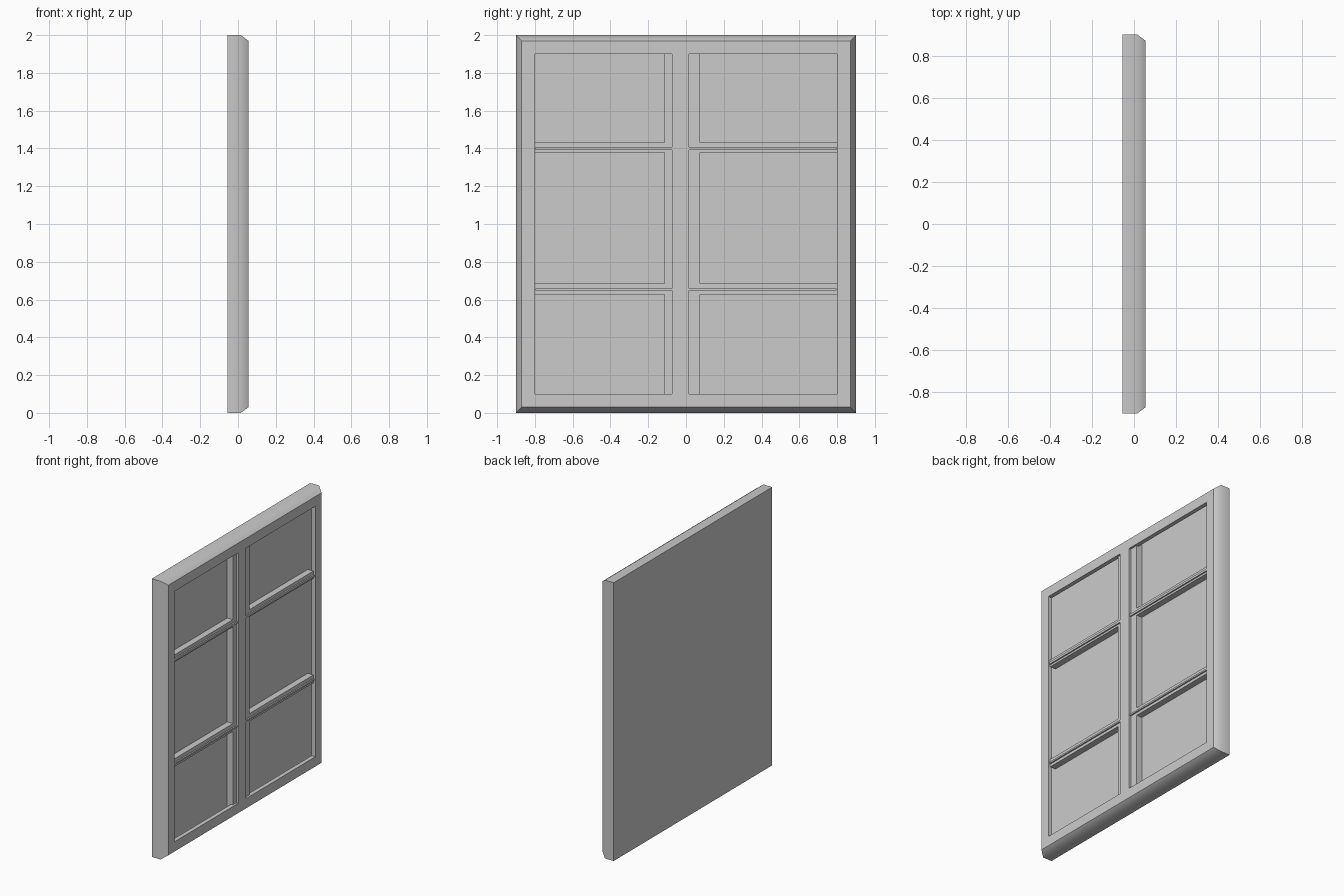
import bpy, bmesh, math

if "Cube" in bpy.data.objects:
    bpy.data.objects.remove(bpy.data.objects["Cube"])


def finish(name, bm, smooth=False):
    bmesh.ops.recalc_face_normals(bm, faces=bm.faces)
    mesh = bpy.data.meshes.new(name)
    bm.to_mesh(mesh)
    bm.free()
    ob = bpy.data.objects.new(name, mesh)
    bpy.context.collection.objects.link(ob)
    if smooth:
        bpy.ops.object.select_all(action='DESELECT')
        bpy.context.view_layer.objects.active = ob
        ob.select_set(True)
        bpy.ops.object.shade_smooth_by_angle(angle=math.radians(45))
    return ob


def bar(name, x, y, z):
    """Box given by its (min, max) range on each axis."""
    bm = bmesh.new()
    bmesh.ops.create_cube(bm, size=1)
    for v in bm.verts:
        v.co = [r[0] if c < 0 else r[1] for c, r in zip(v.co, (x, y, z))]
    return finish(name, bm)


def lofted_frame(name, profile, half_w, height):
    """Rectangular rings (inset, x) joined into one closed shell."""
    bm = bmesh.new()
    rings = []
    for inset, x in profile:
        w, z0, z1 = half_w - inset, inset, height - inset
        rings.append([bm.verts.new((x, y, z)) for y, z in
                      ((-w, z0), (w, z0), (w, z1), (-w, z1))])
    for a, b in zip(rings, rings[1:]):
        for i in range(4):
            j = (i + 1) % 4
            bm.faces.new((a[i], a[j], b[j], b[i]))
    bm.faces.new(rings[0])
    bm.faces.new(rings[-1])
    return finish(name, bm, smooth=True)


# Outer frame with softened front edge, front lip, recess behind it and pane
lofted_frame("window_frame",
             [(0, -0.055), (0, 0.015), (0.03, 0.055), (0.1, 0.055),
              (0.1, 0.025), (0.05, 0.025), (0.05, -0.005)], 0.9, 2.0)

BACK, STEP = -0.01, 0.04

# Central upright: wide base with a narrower strip in front
bar("mullion_base", (BACK, STEP), (-0.115, 0.075), (0.06, 1.94))
bar("mullion_strip", (0.03, 0.055), (-0.075, 0.015), (0.1, 1.9))

# Cross rails: base plus thin raised bead on each side of the upright
for level, z, bead in (("lower", (0.627, 0.684), (0.647, 0.658)),
                       ("upper", (1.378, 1.431), (1.392, 1.408))):
    for side, y in (("left", (-0.8, -0.07)), ("right", (0.01, 0.8))):
        bar(f"{level}_{side}_rail_base", (BACK, STEP), y, z)
        inner = (y[0] + 0.004, y[1]) if side == "left" else (y[0], y[1] - 0.004)
        bar(f"{level}_{side}_rail_bead", (0.03, 0.05), inner, bead)
